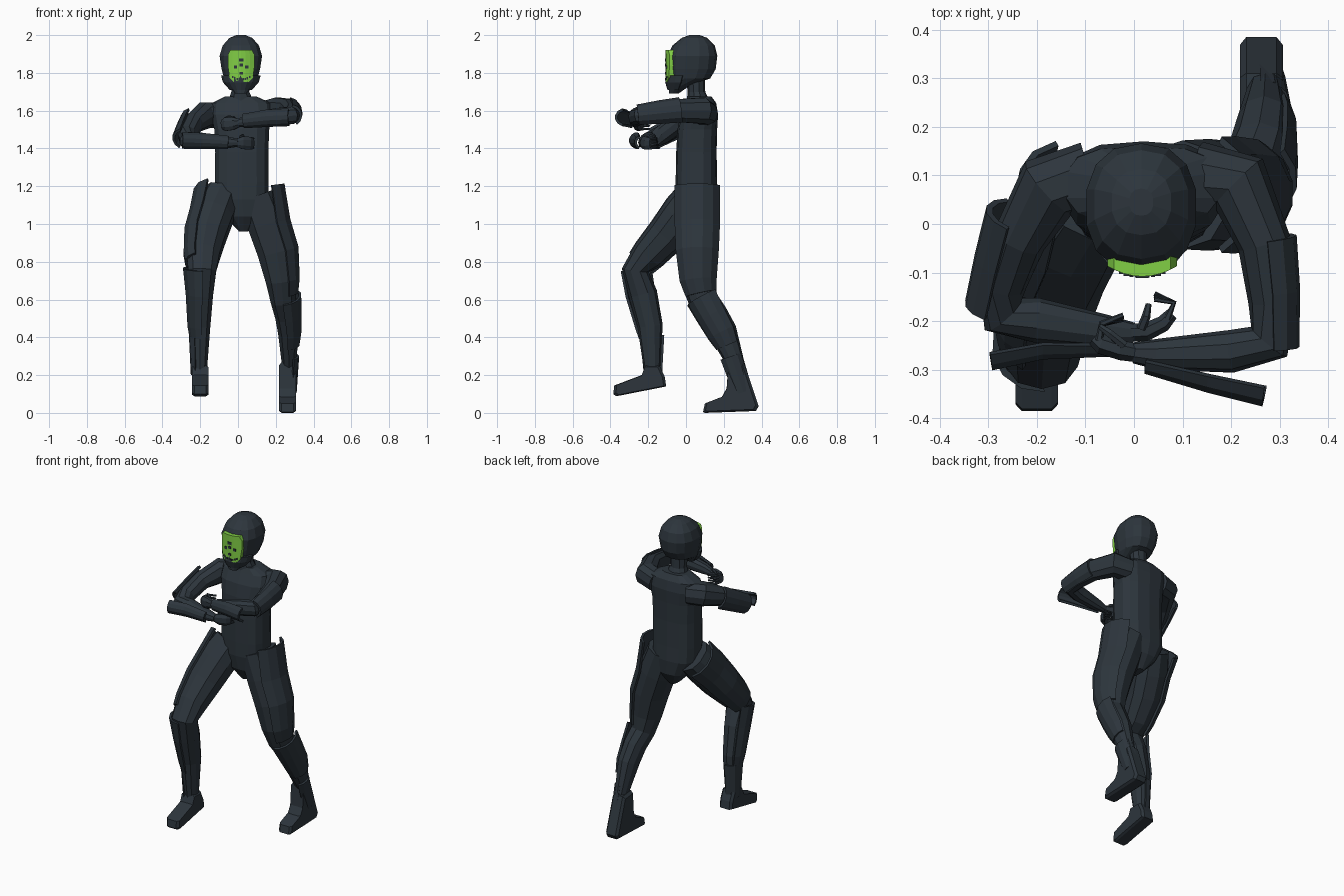
import bpy, bmesh, math
from mathutils import Vector as V


def material(name, rgb):
    m = bpy.data.materials.new(name)
    m.diffuse_color = (*rgb, 1)
    return m


DARK = material("dark slate", (0.026, 0.036, 0.046))
GREEN = material("bright green", (0.22, 0.62, 0.06))
X, Y, Z = V((1, 0, 0)), V((0, 1, 0)), V((0, 0, 1))


def skin(name, loops, mat=DARK):
    """Join equal closed loops of points into one capped solid."""
    bm = bmesh.new()
    rows = [[bm.verts.new(p) for p in loop] for loop in loops]
    n = len(rows[0])
    for a, b in zip(rows, rows[1:]):
        for i in range(n):
            j = (i + 1) % n
            bm.faces.new((a[i], a[j], b[j], b[i]))
    bm.faces.new(rows[0])
    bm.faces.new(rows[-1])
    bmesh.ops.recalc_face_normals(bm, faces=bm.faces)
    me = bpy.data.meshes.new(name)
    bm.to_mesh(me)
    bm.free()
    ob = bpy.data.objects.new(name, me)
    bpy.context.collection.objects.link(ob)
    me.materials.append(mat)
    return ob


def frames(rings, ref, flat=False):
    """Centre, side axis, cross axis and radii for each ring of a path."""
    pts = [V(r[:3]) for r in rings]
    out = []
    for i, r in enumerate(rings):
        t = (pts[min(i + 1, len(pts) - 1)] - pts[max(i - 1, 0)]).normalized()
        if flat:
            t = -Z
        u = (ref - t * ref.dot(t)).normalized()
        out.append((pts[i], u, t.cross(u), r[3], r[4] if len(r) > 4 else r[3]))
    return out


def power(c, p):
    return math.copysign(abs(c) ** p, c)


def limb(name, rings, ref, n=10, p=0.9, flat=False):
    loops = []
    for c, u, v, a, b in frames(rings, ref, flat):
        ang = [2 * math.pi * (i + 0.5) / n for i in range(n)]
        loops.append([c + u * a * power(math.cos(t), p) + v * b * power(math.sin(t), p) for t in ang])
    return skin(name, loops)


def plate(name, rings, ref, a0, a1, d0=0.012, d1=0.012, th=0.014, n=5, flat=False):
    """Curved armour plate hugging a path between two angles."""
    loops, fr = [], frames(rings, ref, flat)
    for k, (c, u, v, a, b) in enumerate(fr):
        d = d0 + (d1 - d0) * k / (len(fr) - 1)
        ang = [math.radians(a0 + (a1 - a0) * i / n) for i in range(n + 1)]
        arc = lambda e: [c + u * (a + e) * math.cos(t) + v * (b + e) * math.sin(t) for t in ang]
        loops.append(arc(d) + arc(d - th)[::-1])
    return skin(name, loops)


# Torso and neck
limb("torso", [(.03, .06, .96, .025, .05), (.03, .06, 1.04, .1, .1), (.02, .057, 1.13, .142, .112),
               (.02, .055, 1.22, .145, .11), (.02, .055, 1.38, .143, .107), (.02, .06, 1.5, .148, .105),
               (.02, .07, 1.58, .165, .1), (.018, .08, 1.64, .16, .08), (.015, .075, 1.675, .085, .06)],
     X, 14, .72, True)
limb("neck", [(.015, .065, 1.65, .07, .06), (.012, .055, 1.7, .05, .047), (.012, .05, 1.8, .052, .05)], X, 10, 1, True)

# Helmet
limb("helmet", [(.015, -.065, 1.69, .03, .025), (.015, -.035, 1.735, .066, .058), (.015, .02, 1.77, .09, .108),
                (.015, .03, 1.82, .104, .127), (.015, .034, 1.89, .115, .132), (.015, .04, 1.945, .098, .112),
                (.015, .045, 1.985, .062, .068), (.015, .045, 2.0, .025, .028)], X, 14, .85, True)
plate("jaw_guard", [(.015, .0, 1.785, .098, .1), (.015, -.01, 1.75, .088, .092), (.015, -.03, 1.71, .052, .06)],
      X, 10, 170, .008, .008, .02, 8, True)


# Green face plate, slightly bowed
def face_y(dx):
    return -.108 + 4.2 * dx * dx


loops = []
for z, w in ((1.752, .04), (1.775, .062), (1.84, .071), (1.895, .071), (1.92, .058)):
    xs = [w * (i / 3 - 1) for i in range(7)]
    loops.append([V((.017 + x, face_y(x), z)) for x in xs] +
                 [V((.017 + x, face_y(x) + .045, z)) for x in xs[::-1]])
skin("face_plate", loops, GREEN)

# Small dark features on the face plate
marks = [(-.03, 1.832, .009, .008), (.03, 1.832, .009, .008), (0, 1.868, .013, .008), (0, 1.842, .009, .008),
         (0, 1.798, .009, .007)]
marks += [(x * .011, 1.765 + .0008 * x * x, .004, .006) for x in range(-4, 5)]
for dx, z, w, h in marks:
    y = face_y(dx) - .003
    skin("face_mark", [[V((.017 + dx + i * w, y + e, z + j * h)) for i, j in ((-1, -1), (1, -1), (1, 1), (-1, 1))]
                       for e in (0, .007)])

# Legs: the -x one steps forward, the +x one stretches back
fore = [(-.085, .055, 1.15, .1, .11), (-.13, -.02, 1.05, .112, .112), (-.165, -.1, .945, .108, .105),
        (-.185, -.2, .835, .092, .09), (-.19, -.268, .755, .078, .072), (-.195, -.228, .63, .066, .076),
        (-.2, -.19, .46, .056, .067), (-.202, -.178, .21, .038, .042)]
rear = [(.1, .06, 1.15, .1, .112), (.155, .06, 1.0, .11, .115), (.205, .06, .85, .106, .11),
        (.23, .065, .7, .086, .095), (.24, .09, .6, .07, .078), (.258, .145, .52, .064, .076),
        (.267, .195, .43, .057, .075), (.27, .268, .25, .038, .045)]
limb("front_leg", fore, X)
limb("back_leg", rear, X)
plate("front_thigh_plate", [(-.105, .075, 1.15, .115, .115)] + fore[1:4] + [(-.19, -.24, .79, .08, .08)],
      X, 115, 245, .02, .012)
plate("back_thigh_plate", [(.13, .06, 1.2, .1, .112)] + rear[1:4] + [(.237, .08, .63, .072, .08)],
      X, -65, 65, .02, .012)
plate("front_shin_plate", [(-.193, -.25, .765, .078, .075)] + fore[5:7] + [(-.2, -.182, .4, .05, .06)],
      X, 85, 225, .022, .008)
plate("back_shin_plate", [(.245, .095, .615, .07, .078)] + rear[5:7] + [(.268, .225, .36, .05, .062)],
      X, -45, 95, .022, .008)
plate("front_ankle_guard", [(-.2, -.183, .41, .046, .055), (-.202, -.178, .2, .038, .042)], X, 120, 280, .014, .01)
plate("back_ankle_guard", [(.27, .235, .3, .04, .05), (.265, .3, .11, .036, .045)], X, -100, 60, .014, .01)


# Feet from side profiles, narrower at the edges
def foot(name, x, w, profile):
    c = sum((V((0, y, z)) for y, z in profile), V()) / len(profile)
    loops = []
    for dx, s in ((-1, .9), (-.7, 1), (.7, 1), (1, .9)):
        loops.append([V((x + dx * w, c.y + (y - c.y) * s, c.z + (z - c.z) * s)) for y, z in profile])
    skin(name, loops)


foot("front_foot", -.2, .044, [(-.385, .1), (-.37, .088), (-.105, .14), (-.112, .19), (-.14, .25), (-.215, .25),
                               (-.235, .2), (-.38, .145)])
foot("back_foot", .262, .044, [(.09, .005), (.1, 0), (.37, .01), (.385, .035), (.31, .26), (.225, .27),
                               (.215, .13), (.19, .085), (.1, .05)])

# Arms folded across the chest: +x above, -x below
high = [(.13, .1, 1.585, .065, .07), (.215, .085, 1.6, .072, .07), (.268, -.04, 1.6, .064, .055),
        (.285, -.16, 1.585, .054, .05), (.278, -.242, 1.575, .048, .048), (.2, -.262, 1.567, .048, .044),
        (.05, -.268, 1.545, .034, .032), (.0, -.265, 1.535, .022, .022)]
low = [(-.09, .1, 1.575, .07, .07), (-.175, .075, 1.575, .072, .072), (-.235, -.03, 1.535, .055, .055),
       (-.27, -.12, 1.475, .052, .05), (-.27, -.185, 1.445, .046, .05), (-.2, -.198, 1.442, .044, .046),
       (-.06, -.22, 1.432, .033, .034), (.0, -.225, 1.43, .022, .022)]
limb("upper_arm_and_forearm_high", high, Z)
limb("upper_arm_and_forearm_low", low, Z)
plate("high_upper_arm_plate", [(.268, -.03, 1.6, .06, .055), (.28, -.14, 1.588, .055, .05), (.283, -.255, 1.575, .046, .045)],
      Z, -150, -5, .012, .012)
plate("low_upper_arm_plate", [(-.235, .015, 1.55, .062, .06), (-.262, -.08, 1.5, .055, .055), (-.285, -.175, 1.45, .048, .05)],
      Z, 15, 150, .012, .015)
plate("high_forearm_plate", [(.275, -.31, 1.565, .042, .058), (.16, -.29, 1.56, .042, .05), (.03, -.268, 1.545, .034, .034)],
      Z, -155, -25, .01, .008)
plate("low_forearm_plate", [(-.3, -.245, 1.442, .04, .05), (-.19, -.228, 1.44, .04, .045), (-.05, -.235, 1.432, .032, .033)],
      Z, 25, 155, .008, .006)

# Hands with thin fingers
limb("high_hand", [(.01, -.266, 1.536, .022, .02), (-.025, -.26, 1.532, .036, .022), (-.065, -.248, 1.528, .038, .022),
                   (-.08, -.235, 1.526, .028, .018)], Z, 8)
limb("low_hand", [(-.01, -.224, 1.43, .022, .02), (.025, -.222, 1.43, .036, .02), (.06, -.205, 1.428, .036, .018),
                  (.078, -.185, 1.428, .026, .014)], Z, 8)
for k in range(4):
    z = 1.503 + k * .017
    limb("high_finger", [(-.072, -.24, z, .008), (-.066, -.205, z, .007), (-.022, -.196 + .003 * k, z, .005)], Z, 6)
    z = 1.402 + k * .017
    limb("low_finger", [(.068, -.195, z, .008), (.082, -.162, z, .006), (.042, -.143 - .004 * k, z, .005)], Z, 6)
limb("high_thumb", [(-.02, -.25, 1.56, .01), (-.05, -.225, 1.566, .009), (-.07, -.21, 1.56, .006)], Y, 6)
limb("low_thumb", [(.015, -.215, 1.46, .01), (.025, -.19, 1.468, .009), (.03, -.165, 1.46, .006)], Z, 6)
